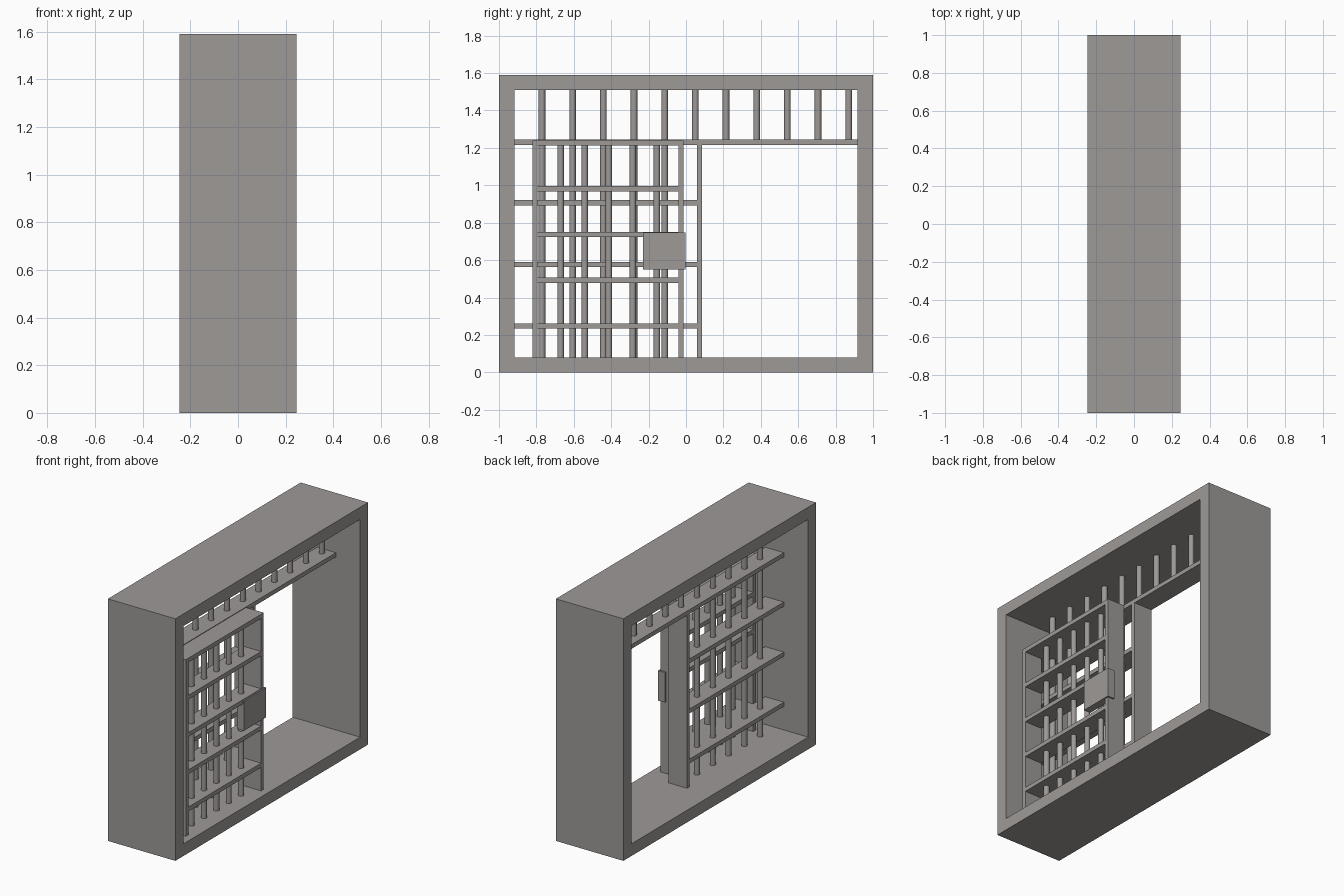
import bpy, bmesh
from mathutils import Matrix

if "Cube" in bpy.data.objects:
    bpy.data.objects.remove(bpy.data.objects["Cube"])

metal = bpy.data.materials.new("warm grey")
metal.diffuse_color = (0.34, 0.322, 0.313, 1)
metal.use_nodes = True
metal.node_tree.nodes["Principled BSDF"].inputs["Base Color"].default_value = metal.diffuse_color


def finish(name, bm):
    me = bpy.data.meshes.new(name)
    bm.to_mesh(me)
    bm.free()
    me.materials.append(metal)
    ob = bpy.data.objects.new(name, me)
    bpy.context.collection.objects.link(ob)
    return ob


def box(name, x, y, z):
    """Box from three (low, high) ranges."""
    bm = bmesh.new()
    c = [(a + b) / 2 for a, b in (x, y, z)]
    s = [b - a for a, b in (x, y, z)]
    bmesh.ops.create_cube(bm, size=1, matrix=Matrix.Translation(c) @ Matrix.Diagonal((*s, 1)))
    return finish(name, bm)


def bar(name, x, y, z0, z1, r=0.018):
    """Round vertical bar."""
    bm = bmesh.new()
    bmesh.ops.create_cone(bm, cap_ends=True, segments=16, radius1=r, radius2=r,
                          depth=z1 - z0, matrix=Matrix.Translation((x, y, (z0 + z1) / 2)))
    for f in bm.faces:
        f.smooth = len(f.verts) == 4
    for e in bm.edges:
        e.smooth = all(len(f.verts) == 4 for f in e.link_faces)
    return finish(name, bm)


# Outer frame
W = (-0.245, 0.245)
box("frame_sill", W, (-1, 1), (0, 0.08))
box("frame_head", W, (-1, 1), (1.51, 1.59))
box("frame_post_left", W, (-1, -0.918), (0.08, 1.51))
box("frame_post_right", W, (0.918, 1), (0.08, 1.51))

# Fixed grille: lintel, end post, cross rails
F = (-0.068, 0.068)
box("lintel", F, (-0.918, 0.918), (1.216, 1.244))
box("fixed_end_post", F, (0.059, 0.086), (0.08, 1.216))
for i, z in enumerate((0.248, 0.577, 0.906)):
    box(f"fixed_rail_{i}", F, (-0.918, 0.059), (z - 0.014, z + 0.014))

# Bars: short ones above the lintel, the first five run to the sill
for i in range(11):
    bar(f"fixed_bar_{i}", 0, -0.77 + i * 0.164, 0.08 if i < 5 else 1.23, 1.51)

# Sliding door: stiles, rails, bars
D = (0.068, 0.196)
box("door_stile_left", D, (-0.822, -0.795), (0.08, 1.24))
box("door_stile_right", D, (-0.04, -0.013), (0.08, 1.24))
for i in range(5):
    z = 0.248 + i * 0.2445
    box(f"door_rail_{i}", D, (-0.795, -0.04), (z - 0.014, z + 0.014))
for i in range(5):
    bar(f"door_bar_{i}", 0.132, -0.67 + i * 0.1285, 0.08, 1.226)

# Lock box on the door
box("lock_box", (0.155, 0.205), (-0.23, -0.002), (0.55, 0.747))
